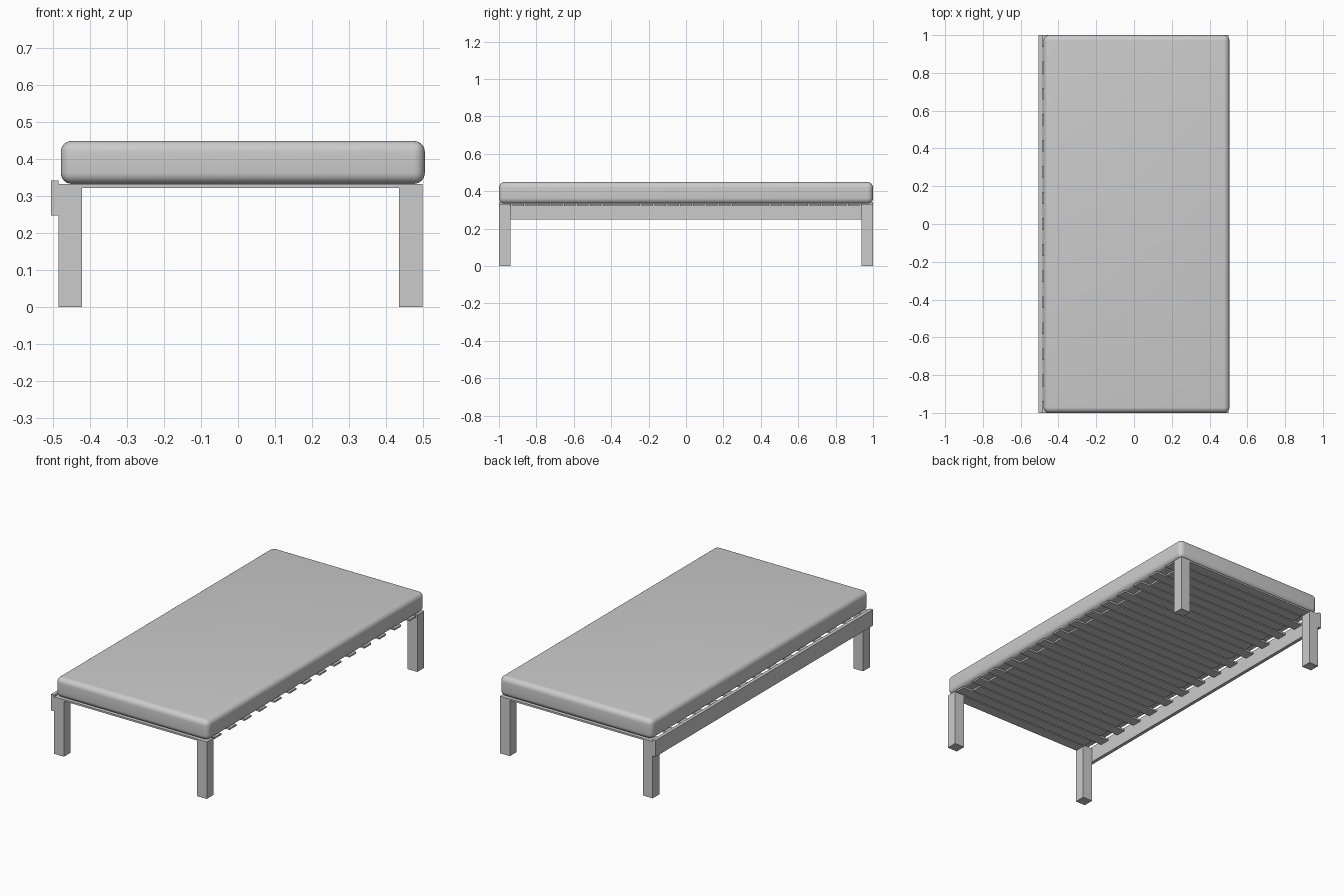
import bpy
import bmesh

if "Cube" in bpy.data.objects:
    bpy.data.objects.remove(bpy.data.objects["Cube"])


def box(name, x, y, z, bevel=0.0):
    """Box from (min, max) ranges, optionally with smooth rounded edges."""
    bm = bmesh.new()
    bmesh.ops.create_cube(bm, size=1)
    for v in bm.verts:
        v.co = [(lo + hi) / 2 + c * (hi - lo) for c, (lo, hi) in zip(v.co, (x, y, z))]
    if bevel:
        bmesh.ops.bevel(bm, geom=bm.edges[:], offset=bevel, segments=6,
                        profile=0.5, affect='EDGES')
        for f in bm.faces:
            f.smooth = True
    mesh = bpy.data.meshes.new(name)
    bm.to_mesh(mesh)
    bm.free()
    obj = bpy.data.objects.new(name, mesh)
    bpy.context.collection.objects.link(obj)
    return obj


LEFT_LEG = (-0.485, -0.422)
RIGHT_LEG = (0.435, 0.499)
SLAT_Z = (0.322, 0.332)
PITCH = 0.138          # spacing within one set of slats
HALF = 0.031           # half a slat width

# Mattress
box("mattress", (-0.479, 0.505), (-1, 1), (0.333, 0.449), bevel=0.03)

# Four square legs
for side, xr in (("left", LEFT_LEG), ("right", RIGHT_LEG)):
    for end, yr in (("front", (-1, -0.938)), ("back", (0.938, 1))):
        box(f"{end}_{side}_leg", xr, yr, (0, 0.332))

# Long rail on the left side
box("side_rail", (-0.505, -0.485), (-1, 1), (0.248, 0.342))

# Slats fixed to the rail; the end ones sit between the legs
for i in range(-7, 8):
    y = i * PITCH
    x0 = LEFT_LEG[1] if abs(i) == 7 else -0.485
    box("rail_slat", (x0, RIGHT_LEG[0]), (y - HALF, y + HALF), SLAT_Z)

# Interleaved slats reaching the open right side
for i in range(-7, 7):
    y = (i + 0.5) * PITCH
    box("open_side_slat", (LEFT_LEG[1], 0.499), (y - HALF, y + HALF), SLAT_Z)
